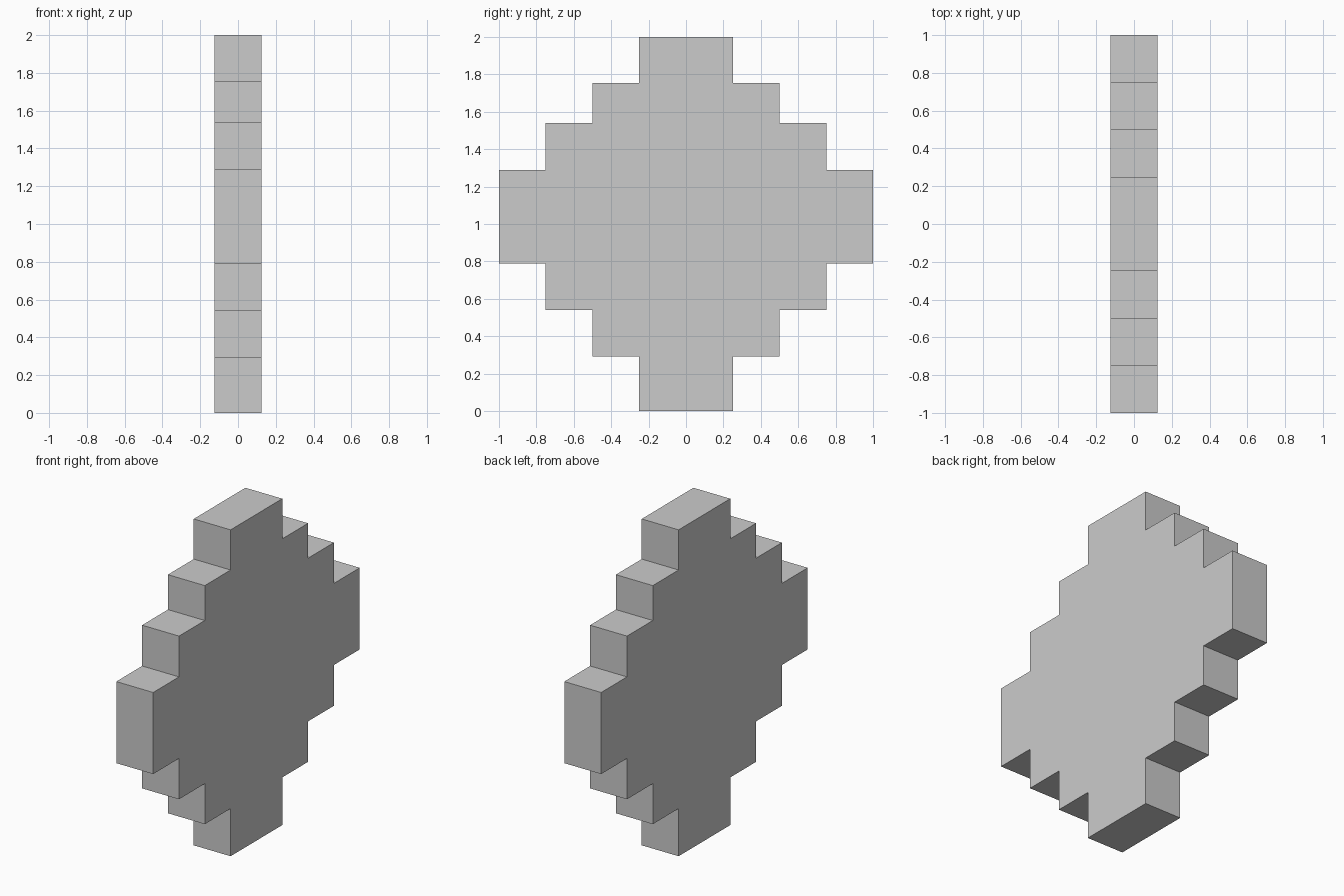
import bpy, bmesh

if "Cube" in bpy.data.objects:
    bpy.data.objects.remove(bpy.data.objects["Cube"])

HALF_THICKNESS = 0.125
# Stepped outline: (half width, bottom z, top z) per tier
tiers = [(0.25, 0.0, 0.292), (0.5, 0.292, 0.54), (0.75, 0.54, 0.79),
         (1.0, 0.79, 1.29), (0.75, 1.29, 1.54), (0.5, 1.54, 1.754),
         (0.25, 1.754, 2.0)]

# Right edge going up, then the mirrored left edge going down
right = [(w, z) for w, low, high in tiers for z in (low, high)]
outline = right + [(-w, z) for w, z in reversed(right)]

# Stepped diamond slab: extrude the outline through its thickness
bm = bmesh.new()
face = bm.faces.new([bm.verts.new((-HALF_THICKNESS, y, z)) for y, z in outline])
result = bmesh.ops.extrude_face_region(bm, geom=[face], use_keep_orig=True)
moved = [v for v in result["geom"] if isinstance(v, bmesh.types.BMVert)]
bmesh.ops.translate(bm, verts=moved, vec=(2 * HALF_THICKNESS, 0, 0))
bmesh.ops.recalc_face_normals(bm, faces=bm.faces[:])

mesh = bpy.data.meshes.new("stepped_diamond_slab")
bm.to_mesh(mesh)
bm.free()
slab = bpy.data.objects.new("stepped_diamond_slab", mesh)
bpy.context.collection.objects.link(slab)
